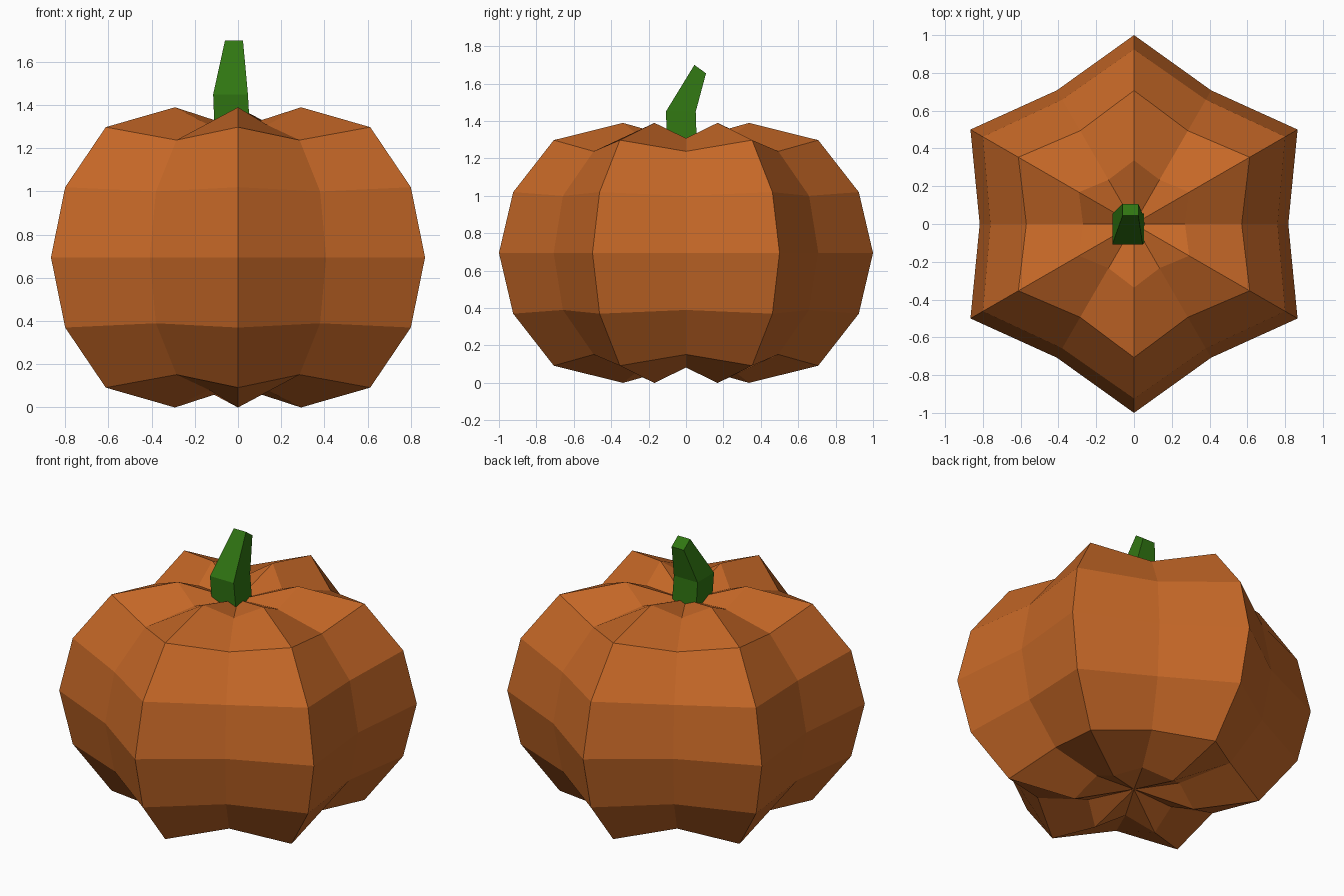
import bpy
from math import sin, cos, radians

if "Cube" in bpy.data.objects:
    bpy.data.objects.remove(bpy.data.objects["Cube"])


def material(name, rgb):
    m = bpy.data.materials.new(name)
    m.diffuse_color = (*rgb, 1)
    m.use_nodes = True
    m.node_tree.nodes["Principled BSDF"].inputs["Base Color"].default_value = m.diffuse_color
    return m


def make(name, verts, faces, mat):
    me = bpy.data.meshes.new(name)
    me.from_pydata(verts, [], faces)
    me.materials.append(mat)
    ob = bpy.data.objects.new(name, me)
    bpy.context.collection.objects.link(ob)
    return ob


def bridge(a, b, n):
    """Quads between two rings starting at vertex a (lower) and b (upper)."""
    return [(a + i, a + (i + 1) % n, b + (i + 1) % n, b + i) for i in range(n)]


orange = material("pumpkin orange", (0.56, 0.137, 0.02))
green = material("stem green", (0.03, 0.18, 0.006))

# Pumpkin body: ribs alternate with grooves, mirrored about the equator
MID, POLE, N = 0.695, 0.60, 12
rib = [(1.0, 0), (0.924, 0.325), (0.707, 0.603), (0.337, 0.695)]
groove = [(0.817, 0), (0.76, 0.305), (0.57, 0.543), (0.27, 0.613)]
levels = [(k, -1) for k in (3, 2, 1)] + [(k, 1) for k in (0, 1, 2, 3)]
verts = []
for k, side in levels:
    for i in range(N):
        r, h = (rib if i % 2 else groove)[k]
        a = radians(30 * i)
        verts.append((r * cos(a), r * sin(a), MID + side * h))
faces = []
for j in range(len(levels) - 1):
    faces += bridge(j * N, (j + 1) * N, N)
bottom, top = len(verts), len(verts) + 1
verts += [(0, 0, MID - POLE), (0, 0, MID + POLE)]
last = (len(levels) - 1) * N
for i in range(N):
    j = (i + 1) % N
    faces += [(bottom, j, i), (top, last + i, last + j)]
make("pumpkin_body", verts, faces, orange)

# Bent stem: square sections (x0, x1, y0, y1, z front, z back)
sections = [(-0.108, 0.056, -0.098, 0.058, 1.27, 1.27),
            (-0.115, 0.046, -0.108, 0.052, 1.45, 1.45),
            (-0.06, 0.023, 0.045, 0.107, 1.70, 1.655)]
verts = []
for x0, x1, y0, y1, zf, zb in sections:
    verts += [(x0, y0, zf), (x1, y0, zf), (x1, y1, zb), (x0, y1, zb)]
faces = bridge(0, 4, 4) + bridge(4, 8, 4) + [(3, 2, 1, 0), (8, 9, 10, 11)]
make("stem", verts, faces, green)
